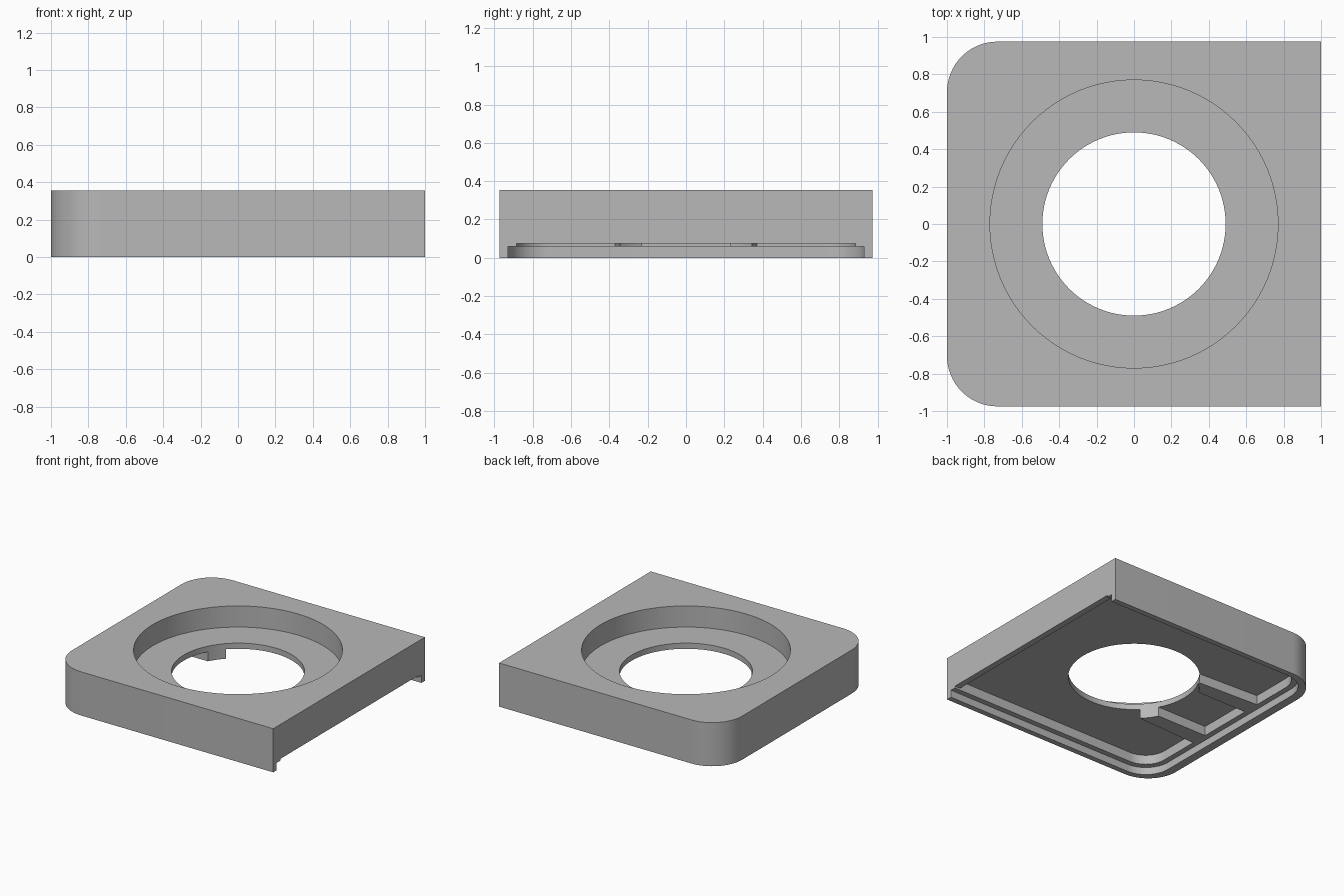
import bpy, bmesh
from math import cos, sin, pi, radians

cube = bpy.data.objects.get("Cube")
if cube:
    bpy.data.objects.remove(cube, do_unlink=True)

grey = bpy.data.materials.new("plain grey")
grey.use_nodes = True
COLOUR = (0.48, 0.48, 0.48, 1)
grey.diffuse_color = COLOUR
grey.node_tree.nodes["Principled BSDF"].inputs["Base Color"].default_value = COLOUR


def prism(name, outline, z0, z1):
    """Extrude a flat outline from z0 up to z1."""
    bm = bmesh.new()
    base = bm.faces.new([bm.verts.new((x, y, z0)) for x, y in outline])
    top = bmesh.ops.extrude_face_region(bm, geom=[base])["geom"]
    bmesh.ops.translate(bm, vec=(0, 0, z1 - z0),
                        verts=[v for v in top if isinstance(v, bmesh.types.BMVert)])
    bmesh.ops.recalc_face_normals(bm, faces=bm.faces)
    mesh = bpy.data.meshes.new(name)
    bm.to_mesh(mesh)
    bm.free()
    mesh.materials.append(grey)
    obj = bpy.data.objects.new(name, mesh)
    bpy.context.collection.objects.link(obj)
    return obj


def rounded_end(left, right, half, radius, steps=16):
    """Rectangle with its two -x corners rounded."""
    pts = [(right, -half), (right, half)]
    for sign, start in ((1, pi / 2), (-1, pi)):
        for i in range(steps + 1):
            a = start + pi / 2 * i / steps
            pts.append((left + radius + radius * cos(a),
                        sign * (half - radius) + radius * sin(a)))
    return pts


def circle(radius, steps=96):
    return [(radius * cos(2 * pi * i / steps), radius * sin(2 * pi * i / steps))
            for i in range(steps)]


def cut(target, cutter):
    """Subtract the cutter from the target, then discard it."""
    cutter.hide_render = True
    mod = target.modifiers.new("cut", 'BOOLEAN')
    mod.operation = 'DIFFERENCE'
    mod.solver = 'EXACT'
    mod.object = cutter
    bpy.context.view_layer.objects.active = target
    bpy.ops.object.modifier_apply(modifier=mod.name)
    bpy.data.objects.remove(cutter, do_unlink=True)


# Housing block, rounded on one side
housing = prism("housing", rounded_end(-1, 1, 0.975, 0.27), 0, 0.355)

# Underside pocket, leaving two flared ribs standing
pocket = prism("pocket_cutter", rounded_end(-0.885, 0.95, 0.885, 0.18), 0.03, 0.137)
for side in (-1, 1):
    rib = [(-1.0, 0.23), (-0.3, 0.23), (-0.3, 0.343), (-1.0, 0.376)]
    cut(pocket, prism("rib_cutter", [(x, side * y) for x, y in rib], 0, 0.2))

# Stepped rim, open along the straight side
cut(housing, prism("rim_cutter", rounded_end(-0.93, 1.1, 0.93, 0.215), -0.1, 0.06))
cut(housing, pocket)
cut(housing, prism("slot_cutter", [(0.9, -0.884), (1.1, -0.884), (1.1, 0.884), (0.9, 0.884)],
                   0.03, 0.075))

# Wide round recess and through hole
cut(housing, prism("recess_cutter", circle(0.77), 0.183, 0.5))
cut(housing, prism("hole_cutter", circle(0.49), -0.2, 0.3))

bpy.ops.object.select_all(action='DESELECT')
housing.select_set(True)
bpy.context.view_layer.objects.active = housing
bpy.ops.object.shade_smooth_by_angle(angle=radians(30))
